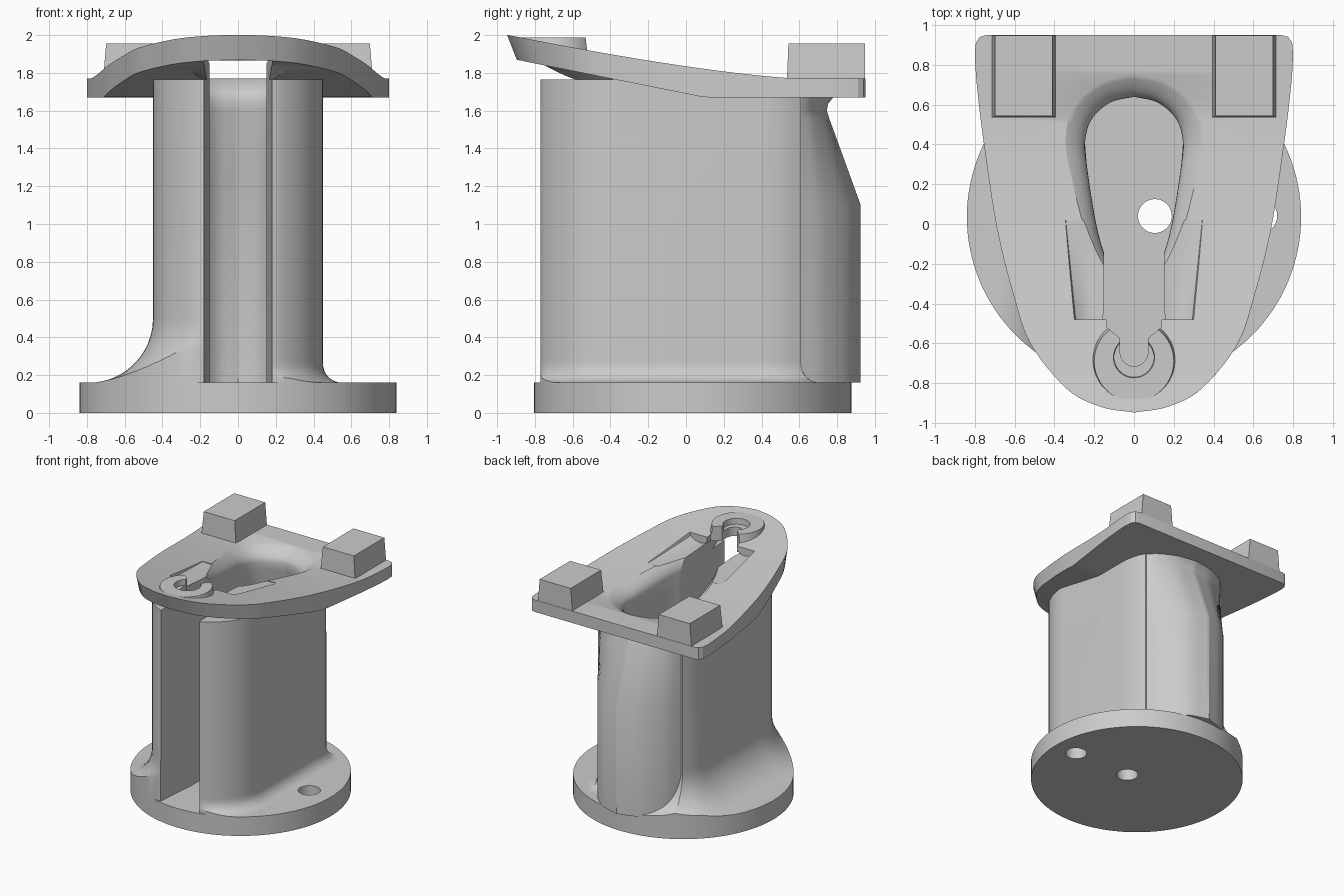
import bpy, bmesh, math
from mathutils import Vector

if "Cube" in bpy.data.objects:
    bpy.data.objects.remove(bpy.data.objects["Cube"])

grey = bpy.data.materials.new("plain_grey")
grey.use_nodes = True
colour = (0.6, 0.6, 0.6, 1)
grey.diffuse_color = colour
grey.node_tree.nodes["Principled BSDF"].inputs["Base Color"].default_value = colour

FLOOR = 0.16
FRONT = -0.77


def finish(name, bm):
    bmesh.ops.recalc_face_normals(bm, faces=bm.faces)
    mesh = bpy.data.meshes.new(name)
    bm.to_mesh(mesh)
    bm.free()
    obj = bpy.data.objects.new(name, mesh)
    bpy.context.collection.objects.link(obj)
    mesh.materials.append(grey)
    return obj


def loft(name, rings):
    """Skin closed rings of equal length and cap both ends."""
    bm = bmesh.new()
    rows = [[bm.verts.new(p) for p in ring] for ring in rings]
    n = len(rows[0])
    for low, high in zip(rows, rows[1:]):
        for i in range(n):
            j = (i + 1) % n
            bm.faces.new((low[i], low[j], high[j], high[i]))
    bm.faces.new(rows[0])
    bm.faces.new(rows[-1])
    return finish(name, bm)


def prism(name, outline, z0, z1):
    return loft(name, [[(x, y, z) for x, y in outline] for z in (z0, z1)])


def cone(name, x, y, z0, z1, r0, r1, n=96):
    ring = [(math.cos(i * math.tau / n), math.sin(i * math.tau / n)) for i in range(n)]
    return loft(name, [[(x + r * c, y + r * s, z) for c, s in ring]
                       for z, r in ((z0, r0), (z1, r1))])


def spline(points, steps=6):
    """Catmull-Rom curve through points."""
    pts = [Vector(p) for p in points]
    pts = [2 * pts[0] - pts[1]] + pts + [2 * pts[-1] - pts[-2]]
    out = []
    for a, b, c, d in zip(pts, pts[1:], pts[2:], pts[3:]):
        for k in range(steps):
            t = k / steps
            out.append(b + 0.5 * t * (c - a + t * (2 * a - 5 * b + 4 * c - d
                                                   + t * (3 * (b - c) + d - a))))
    return out + [pts[-2]]


def mirrored(half):
    """Close a half outline that starts and ends on x = 0."""
    return [(p[0], p[1]) for p in half] + [(-p[0], p[1]) for p in reversed(half[1:-1])]


def offset(outline, amount):
    out = []
    n = len(outline)
    for i, p in enumerate(outline):
        d = Vector(outline[(i + 1) % n]) - Vector(outline[i - 1])
        normal = Vector((-d.y, d.x)).normalized()
        out.append(Vector(p) + normal * amount(p))
    return out


def boolean(target, tool, operation):
    mod = target.modifiers.new("cut", 'BOOLEAN')
    mod.operation, mod.object, mod.solver = operation, tool, 'EXACT'
    bpy.context.view_layer.objects.active = target
    bpy.ops.object.modifier_apply(modifier=mod.name)
    bpy.data.objects.remove(tool)


def smooth(obj, angle=28):
    bpy.ops.object.select_all(action='DESELECT')
    obj.select_set(True)
    bpy.context.view_layer.objects.active = obj
    bpy.ops.object.shade_smooth_by_angle(angle=math.radians(angle))


def top(y):
    return 1.77 + 0.129 * max(0, 0.6 - y) ** 1.34


def bottom(y):
    return 1.67 + 0.2 * max(0, 0.1 - y)


# Round base with two drilled holes
base = cone("base", 0, 0.035, 0, FLOOR, 0.84, 0.84, 128)
for hole_x in (0.105, 0.635):
    boolean(base, cone("drill", hole_x, 0.04, -0.1, 0.4, 0.085, 0.085, 48), 'DIFFERENCE')
smooth(base)

# Column: rounded plan with a wide cove on one side and a small one on the other
half = [(0, 0.61), (0.2, 0.61)]
half += [(0.45 * math.cos(math.radians(a)), 0.39 + 0.45 * math.sin(math.radians(a)))
         for a in (29, 22, 15, 7, 0)]
half += [(0.45 * math.cos(math.radians(a)), -0.358 - 0.45 * math.sin(math.radians(a)))
         for a in range(0, 67, 6)]
half += [(0, FRONT)]
plan = mirrored(half)


def cove(z):
    def amount(p):
        r = 0.34 if p[0] < 0 else 0.1
        s = min(1, (z - FLOOR) / r)
        return r * (1 - math.sqrt(1 - (1 - s) ** 2))
    return amount


levels = [FLOOR + 0.34 * (k / 14) ** 2 for k in range(15)] + [1.765]
column = loft("column", [[(p.x, max(p.y, FRONT), z) for p in offset(plan, cove(z))]
                         for z in levels])
boolean(column, cone("clip", 0, 0.035, 0, 3, 0.84, 0.84, 128), 'INTERSECT')

# Rear tube leaning in under the plate
tube_half = [(0, 0.3), (0.38, 0.3)] + spline(
    [(0.385, 0.6), (0.31, 0.735), (0.17, 0.865), (0, 0.925)], 8)
tube_plan = mirrored(tube_half)
tube_levels = [(FLOOR, 1), (1.1, 1), (1.56, 0.47), (1.6, 0.43), (1.635, 0.45), (1.68, 0.56)]
tube = loft("rear_tube", [[(x, 0.61 + (y - 0.61) * (k if y > 0.61 else 1), z)
                           for x, y in tube_plan] for z, k in tube_levels])
boolean(column, tube, 'UNION')

# Top plate: tapered outline intersected with the swept side profile
edge = [(0, 0.95), (0.74, 0.95), (0.775, 0.94), (0.795, 0.91)] + spline(
    [(0.8, 0.85), (0.79, 0.7), (0.757, 0.42), (0.69, -0.02), (0.61, -0.36),
     (0.52, -0.62), (0.34, -0.835), (0.17, -0.92), (0, -0.947)])
edge = mirrored(edge)


def drafted(z):
    k = 1 - 0.39 * (2 - z) / 0.944
    return [(x, y * (k if y < 0 else 1), z) for x, y in edge]


plate = loft("top_plate", [drafted(1.5), drafted(2.1)])
ys = [-1.1 + 2.2 * i / 50 for i in range(51)]
side = [(y, bottom(y)) for y in ys] + [(y, top(y)) for y in reversed(ys)]
boolean(plate, loft("side_profile", [[(x, y, z) for y, z in side] for x in (-1, 1)]),
        'INTERSECT')

# Hook ring on top and flared neck beneath it
boolean(plate, cone("hook_ring", 0, -0.69, 1.9, 1.988, 0.215, 0.2), 'UNION')
boolean(plate, cone("neck", 0, -0.5, 1.755, 1.87, 0.17, 0.355), 'UNION')

# Sloping pockets either side of the keyhole, deepest at the hook end
for sign in (-1, 1):
    rings = []
    for k in range(9):
        t = k / 8
        y, depth, outer = 0.02 - 0.5 * t, 0.006 + 0.06 * t, 0.355 - 0.05 * t
        section = ((0.1, 0.02), (outer, 0.02), (outer - 0.012, -0.4 * depth),
                   (outer - 0.05, -0.85 * depth), (outer - 0.1, -depth), (0.1, -0.7 * depth))
        rings.append([(sign * x, y, top(y) + dz) for x, dz in section])
    boolean(plate, loft("pocket", rings), 'DIFFERENCE')

boolean(plate, column, 'UNION')
body = plate
body.name = "holder_body"

# Inner bore: teardrop that widens to the rear below the plate
bore = mirrored(spline([(0, 0.64), (0.12, 0.61), (0.21, 0.53), (0.245, 0.42), (0.235, 0.28),
                        (0.19, 0), (0.14, -0.17), (0.08, -0.24), (0, -0.25)]))


def bore_ring(z, reach):
    return [(x, y + reach * max(0, (y - 0.3) / 0.34), z) for x, y in bore]


boolean(body, loft("bore", [bore_ring(0.1, 0.16), bore_ring(1.22, 0.16),
                            bore_ring(1.6, 0), bore_ring(2.1, 0)]), 'DIFFERENCE')


# Rolled lip around the bore, following the plate surface
def lip_ring(t):
    grow = offset(bore, lambda p: t * t * (0.05 + 0.08 * min(1, (p[1] + 0.25) / 0.8)))
    return [(p.x, p.y, top(p.y) - 0.11 + 0.12 * t) for p in grow]


boolean(body, loft("lip", [lip_ring(k / 6) for k in range(7)]), 'DIFFERENCE')

# Front slot, keyhole throat and hook seat
boolean(body, prism("slot", [(-0.18, -1), (0.18, -1), (0.18, -0.76), (0.15, -0.4),
                             (0.15, -0.1), (-0.15, -0.1), (-0.15, -0.4), (-0.18, -0.76)],
                    0.1, 1.865), 'DIFFERENCE')
boolean(body, prism("throat", [(-0.15, -0.15), (-0.15, -0.36), (-0.135, -0.52), (-0.07, -0.575),
                               (0.07, -0.575), (0.135, -0.52), (0.15, -0.36), (0.15, -0.15)],
                    1.7, 2.1), 'DIFFERENCE')
arc = [(0.07 * math.cos(math.pi * k / 16), -0.645 - 0.07 * math.sin(math.pi * k / 16))
       for k in range(17)]
boolean(body, prism("hook_slot", [(-0.07, -0.5), (0.07, -0.5)] + arc, 1.7, 2.1), 'DIFFERENCE')
boolean(body, cone("hook_seat", 0, -0.67, 1.94, 2.1, 0.1, 0.11, 48), 'DIFFERENCE')
smooth(body)

# Two tapered blocks at the rear of the plate
for name, sign in (("left_block", 1), ("right_block", -1)):
    rings = []
    for z, inset in ((1.72, 0), (1.78, 0), (1.955, 0.015)):
        x0, x1, y0 = 0.395 + inset, 0.713 - inset, 0.535 + inset / 2
        rings.append([(sign * x, y, z) for x, y in
                      ((x0, y0), (x1, y0), (x1, 0.947), (x0, 0.947))])
    loft(name, rings)
